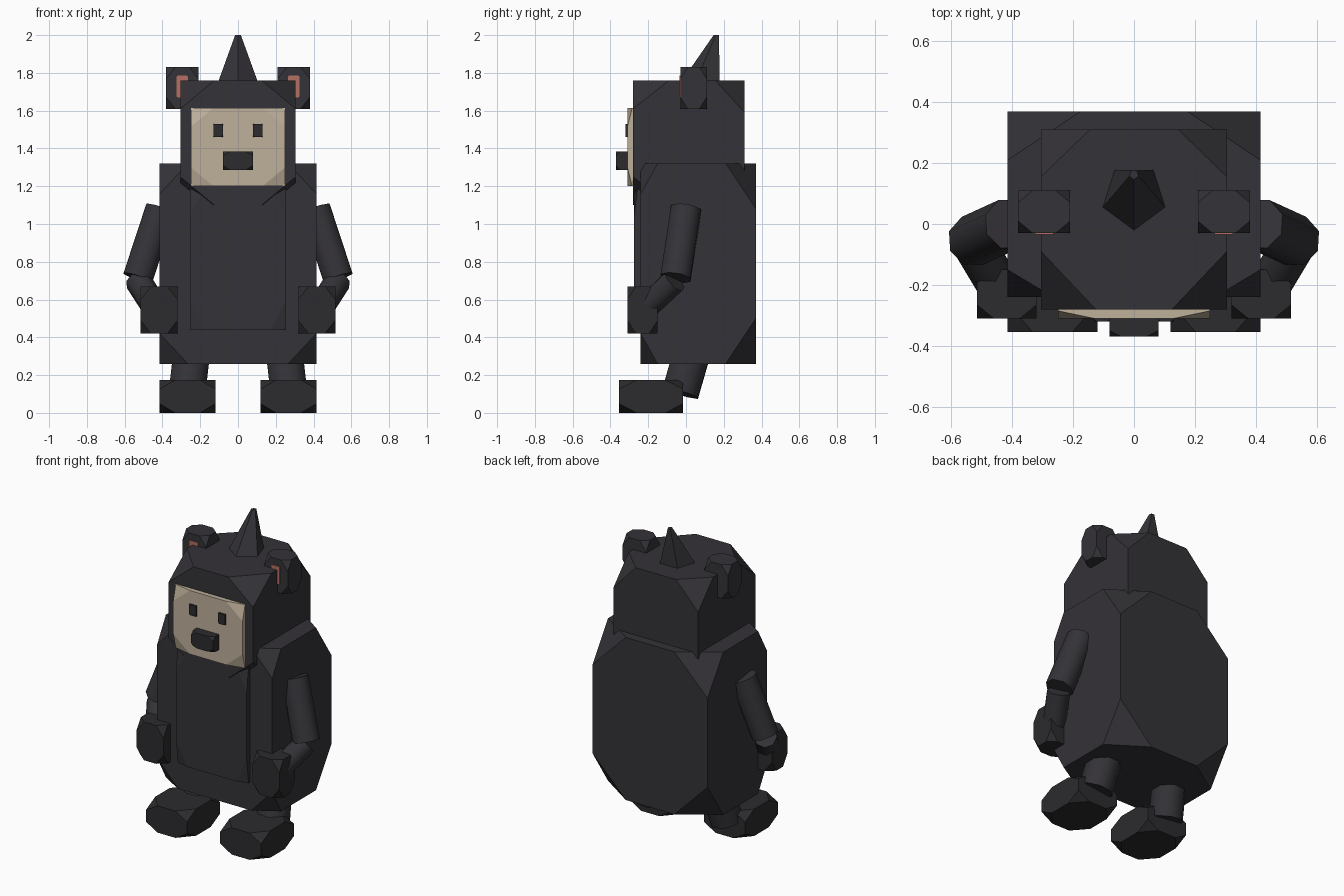
import bpy, bmesh, math
from mathutils import Vector, Matrix

if "Cube" in bpy.data.objects:
    bpy.data.objects.remove(bpy.data.objects["Cube"])


def material(name, rgb):
    m = bpy.data.materials.new(name)
    m.diffuse_color = (*rgb, 1)
    m.use_nodes = True
    m.node_tree.nodes["Principled BSDF"].inputs["Base Color"].default_value = m.diffuse_color
    return m


FUR = material("fur", (0.034, 0.032, 0.038))
DARK = material("dark_fur", (0.025, 0.024, 0.027))
TAN = material("tan", (0.52, 0.44, 0.33))
PINK = material("pink", (0.45, 0.16, 0.13))


def make(name, bm, mat, mirror=False):
    bmesh.ops.recalc_face_normals(bm, faces=bm.faces)
    me = bpy.data.meshes.new(name)
    bm.to_mesh(me)
    bm.free()
    me.materials.append(mat)
    ob = bpy.data.objects.new(name, me)
    bpy.context.collection.objects.link(ob)
    if mirror:
        ob.modifiers.new("mirror", "MIRROR").use_mirror_merge = False
    return ob


def hull(name, points, mat, mirror=False):
    bm = bmesh.new()
    for p in points:
        bm.verts.new(p)
    bmesh.ops.convex_hull(bm, input=bm.verts)
    bmesh.ops.dissolve_limit(bm, angle_limit=math.radians(1),
                             verts=bm.verts, edges=bm.edges)
    return make(name, bm, mat, mirror)


def cut_box(name, lo, hi, mat, mirror=False, front=None, back=None):
    """Box with every corner sliced off; front and back cut sizes may differ."""
    default = [(b - a) * 0.28 for a, b in zip(lo, hi)]
    pts = []
    for i in range(8):
        side = [(i >> k) & 1 for k in range(3)]
        cut = (back if side[1] else front) or default
        corner = [hi[k] if side[k] else lo[k] for k in range(3)]
        for k in range(3):
            p = list(corner)
            p[k] += -cut[k] if side[k] else cut[k]
            pts.append(p)
    return hull(name, pts, mat, mirror)


def limb(name, a, b, r, mat):
    a, b = Vector(a), Vector(b)
    d = b - a
    mtx = Matrix.Translation((a + b) / 2) @ d.to_track_quat('Z', 'Y').to_matrix().to_4x4()
    bm = bmesh.new()
    bmesh.ops.create_cone(bm, cap_ends=True, segments=8, radius1=r, radius2=r,
                          depth=d.length, matrix=mtx)
    ob = make(name, bm, mat, True)
    bpy.ops.object.select_all(action='DESELECT')
    ob.select_set(True)
    bpy.context.view_layer.objects.active = ob
    bpy.ops.object.shade_smooth_by_angle(angle=math.radians(50))


# Torso and belly panel
cut_box("body", (-0.415, -0.24, 0.26), (0.415, 0.37, 1.32), FUR,
        front=(0.15, 0.09, 0.16), back=(0.24, 0.16, 0.24))
cut_box("belly_panel", (-0.255, -0.275, 0.44), (0.255, -0.18, 1.2), FUR,
        front=(0.08, 0.02, 0.16), back=(0.08, 0.02, 0.16))

# Head, face, eyes and nose
cut_box("head", (-0.305, -0.28, 1.10), (0.305, 0.31, 1.76), FUR,
        front=(0.18, 0.19, 0.15), back=(0.16, 0.155, 0.17))
cut_box("face", (-0.25, -0.31, 1.20), (0.25, -0.25, 1.615), TAN,
        front=(0.12, 0.025, 0.10), back=(0.02, 0.01, 0.02))
cut_box("eye", (0.08, -0.32, 1.46), (0.13, -0.29, 1.53), DARK, True,
        front=(0.008, 0.006, 0.008), back=(0.008, 0.006, 0.008))
cut_box("nose", (-0.08, -0.37, 1.285), (0.08, -0.29, 1.385), DARK,
        front=(0.04, 0.02, 0.025), back=(0.04, 0.02, 0.025))

# Ears with pink inner plates
cut_box("ear", (0.21, -0.03, 1.61), (0.38, 0.11, 1.83), FUR, True)
cut_box("inner_ear", (0.265, -0.035, 1.67), (0.325, -0.01, 1.785), PINK, True,
        front=(0.002, 0.002, 0.002), back=(0.002, 0.002, 0.002))

# Five-sided leaning tuft on top of the head
ring = [(math.sin(t), -math.cos(t)) for t in (i * math.tau / 5 for i in range(5))]
hull("head_tuft",
     [(0.115 * x, 0.083 + 0.117 * y, 1.74) for x, y in ring]
     + [(0.016 * x, 0.162 + 0.016 * y, 2.0) for x, y in ring], FUR)

# Arms and hands
limb("upper_arm", (0.41, 0.0, 1.08), (0.53, -0.055, 0.715), 0.086, FUR)
limb("forearm", (0.53, -0.06, 0.70), (0.44, -0.21, 0.56), 0.07, FUR)
cut_box("hand", (0.32, -0.31, 0.42), (0.515, -0.15, 0.67), DARK, True)

# Legs and feet
limb("leg", (0.23, 0.07, 0.45), (0.27, -0.03, 0.105), 0.105, FUR)
cut_box("foot", (0.12, -0.355, 0.0), (0.415, -0.015, 0.175), DARK, True)
